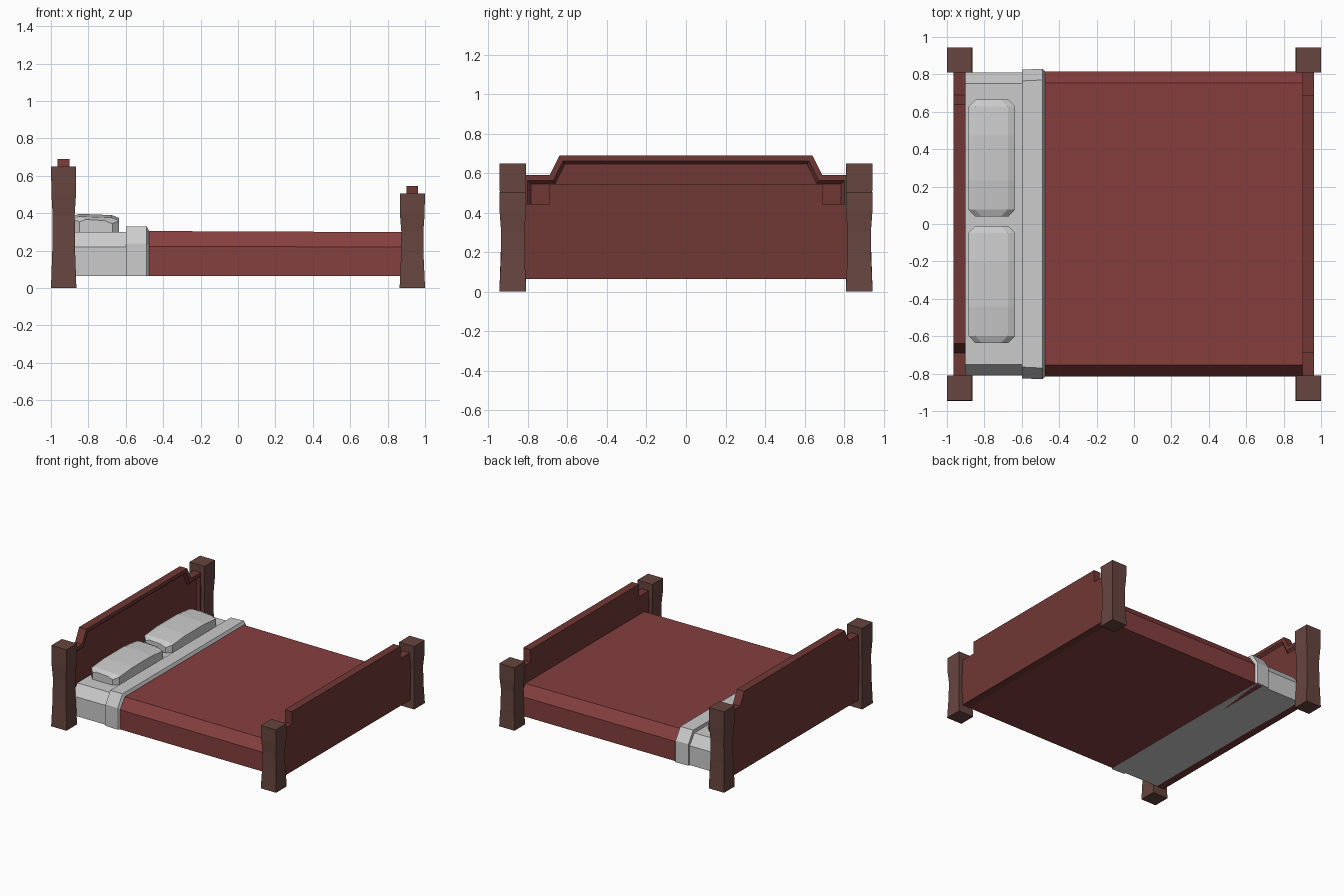
import bpy, bmesh

if "Cube" in bpy.data.objects:
    bpy.data.objects.remove(bpy.data.objects["Cube"])


def material(name, rgb):
    m = bpy.data.materials.new(name)
    m.diffuse_color = (*rgb, 1)
    m.use_nodes = True
    m.node_tree.nodes["Principled BSDF"].inputs["Base Color"].default_value = m.diffuse_color
    return m


POST = material("post_wood", (0.135, 0.06, 0.05))
BOARD = material("board_wood", (0.16, 0.04, 0.035))
RED = material("red_cloth", (0.24, 0.05, 0.05))


def finish(bm, name, mat=None):
    bmesh.ops.recalc_face_normals(bm, faces=bm.faces)
    me = bpy.data.meshes.new(name)
    bm.to_mesh(me)
    bm.free()
    ob = bpy.data.objects.new(name, me)
    bpy.context.collection.objects.link(ob)
    if mat:
        me.materials.append(mat)
    return ob


def loft(name, rings, mat=None):
    """Skin a closed solid through rings of equal point count."""
    bm = bmesh.new()
    loops = [[bm.verts.new(p) for p in r] for r in rings]
    n = len(loops[0])
    for a, b in zip(loops, loops[1:]):
        for i in range(n):
            j = (i + 1) % n
            bm.faces.new((a[i], a[j], b[j], b[i]))
    bm.faces.new(loops[0])
    bm.faces.new(loops[-1])
    return finish(bm, name, mat)


# Corner posts with a pinched waist
def post(name, x, y, h):
    rings = []
    for f, r in ((0, .068), (.35, .06), (.6, .059), (.78, .066), (1, .067)):
        rings.append([(x + sx * r, y + sy * r, f * h)
                      for sx, sy in ((-1, -1), (1, -1), (1, 1), (-1, 1))])
    loft(name, rings, POST)


for side, sy in (("right", -1), ("left", 1)):
    post("head_post_" + side, -.932, sy * .877, .65)
    post("foot_post_" + side, .932, sy * .877, .505)


# Boards: mirrored y,z profile extruded along x, optional recessed panel
def board(name, half, x0, x1, recess):
    prof = half + [(-y, z) for y, z in reversed(half)]
    bm = bmesh.new()
    a = [bm.verts.new((x0, y, z)) for y, z in prof]
    b = [bm.verts.new((x1, y, z)) for y, z in prof]
    n = len(prof)
    bm.faces.new(a)
    inner = bm.faces.new(b)
    for i in range(n):
        j = (i + 1) % n
        bm.faces.new((a[i], a[j], b[j], b[i]))
    bmesh.ops.recalc_face_normals(bm, faces=bm.faces)
    if recess:
        bmesh.ops.inset_region(bm, faces=[inner], thickness=.028, use_even_offset=True)
        bmesh.ops.inset_region(bm, faces=[inner], thickness=.016, depth=-.018,
                               use_even_offset=True)
    finish(bm, name, BOARD)


board("headboard", [(.83, .065), (.83, .59), (.69, .59), (.64, .69)], -.965, -.9, True)
board("footboard", [(.83, .065), (.83, .445), (.69, .445), (.69, .545)], .9, .963, False)


# Bedding: chamfered slab sections along x
def section(x, w, top, bottom=.065):
    half = [(w, bottom), (w, .22 + (top - .3) * .6), (w - .06, top)]
    return [(x, y, z) for y, z in half + [(-y, z) for y, z in reversed(half)]]


loft("mattress_sheet", [section(-.905, .81, .3), section(-.55, .81, .3)])
loft("blanket", [section(-.55, .815, .305), section(.905, .815, .299)], RED)
loft("folded_sheet", [section(-.6, .825, .328), section(-.488, .83, .33),
                      section(-.477, .818, .307)])


# Pillows: lengthwise loft with narrowed ends and a gentle crown
def pillow(name, yc):
    rings = []
    for dy, w, h in ((-.313, .088, .362), (-.275, .125, .378), (-.12, .125, .392),
                     (.12, .125, .392), (.275, .125, .378), (.313, .088, .362)):
        sec = [(-w, .295), (-w, h - .008), (-w + .035, h + .005),
               (w - .04, h - .002), (w, h - .018), (w, .295)]
        rings.append([(-.76 + x, yc + dy, z) for x, z in sec])
    loft(name, rings)


pillow("pillow_right", -.323)
pillow("pillow_left", .352)
